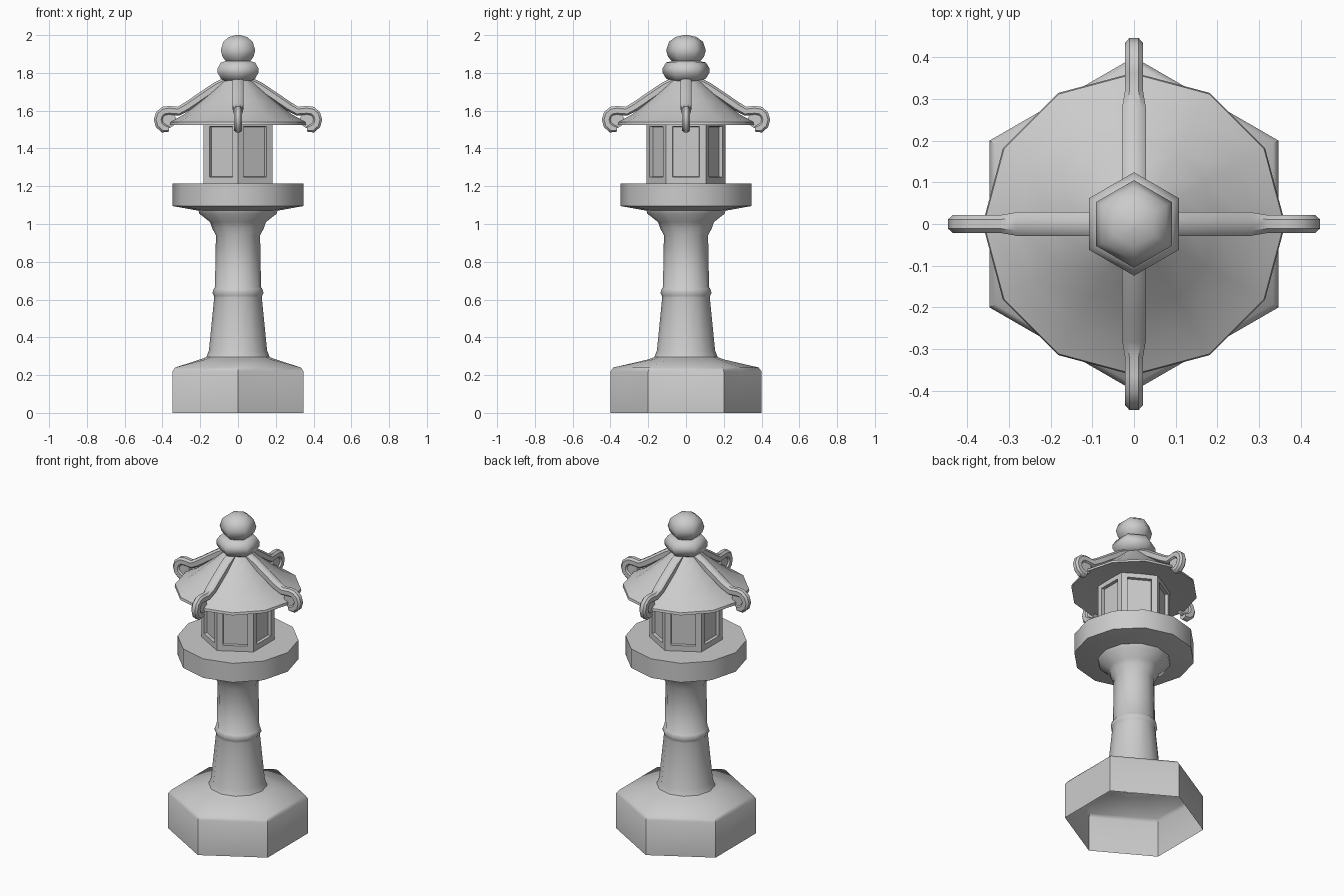
import bpy, bmesh
from math import cos, sin, pi, radians

if "Cube" in bpy.data.objects:
    bpy.data.objects.remove(bpy.data.objects["Cube"])


def finish(bm, name, angle=35):
    bmesh.ops.recalc_face_normals(bm, faces=bm.faces)
    me = bpy.data.meshes.new(name)
    bm.to_mesh(me)
    bm.free()
    ob = bpy.data.objects.new(name, me)
    bpy.context.collection.objects.link(ob)
    bpy.ops.object.select_all(action='DESELECT')
    ob.select_set(True)
    bpy.context.view_layer.objects.active = ob
    bpy.ops.object.shade_smooth_by_angle(angle=radians(angle))
    return ob


def skin(bm, rings, bottom=True, top=True):
    """Join successive closed loops of points with quads."""
    vs = [[bm.verts.new(p) for p in r] for r in rings]
    n = len(vs[0])
    for a, b in zip(vs, vs[1:]):
        for i in range(n):
            j = (i + 1) % n
            bm.faces.new((a[i], a[j], b[j], b[i]))
    if bottom:
        bm.faces.new(vs[0][::-1])
    if top:
        bm.faces.new(vs[-1])


def lathe(name, profile, sides=12, start=0.0, hexed=0, bottom=True, top=True, angle=35):
    """Revolve (r, z) points; the first `hexed` rings are pulled into a hexagon."""
    bm = bmesh.new()
    rings = []
    for k, (r, z) in enumerate(profile):
        ring = []
        for i in range(sides):
            a = start + 2 * pi * i / sides
            rr = r * cos(pi / 6) if k < hexed and i % 2 == 0 else r
            ring.append((rr * cos(a), rr * sin(a), z))
        rings.append(ring)
    skin(bm, rings, bottom, top)
    return finish(bm, name, angle)


# Hexagonal hollow base flowing into the round column with ring and flare
lathe("base_and_column", [
    (0.40, 0), (0.40, 0.22), (0.385, 0.24), (0.20, 0.283), (0.168, 0.295),
    (0.154, 0.33), (0.126, 0.61), (0.127, 0.62), (0.135, 0.635), (0.127, 0.66),
    (0.122, 0.665), (0.117, 0.94), (0.138, 0.98), (0.148, 1.01),
    (0.205, 1.055), (0.21, 1.075)],
    hexed=3, bottom=False, angle=45)

# Round platform with sloping underside
lathe("platform", [(0.19, 1.067), (0.346, 1.095), (0.346, 1.215)])

# Hexagonal light chamber with recessed windows
bm = bmesh.new()
skin(bm, [[(0.21 * cos(pi / 6 + i * pi / 3), 0.21 * sin(pi / 6 + i * pi / 3), z)
           for i in range(6)] for z in (1.215, 1.55)])
bm.normal_update()
walls = [f for f in bm.faces if abs(f.normal.z) < 0.5]
bmesh.ops.inset_individual(bm, faces=walls, thickness=0.049)
bmesh.ops.inset_individual(bm, faces=walls, thickness=0.001, depth=-0.02)
finish(bm, "light_chamber", 20)

# Twelve-sided roof with concave slope
lathe("roof", [
    (0.18, 1.545), (0.363, 1.525), (0.36, 1.54), (0.285, 1.58), (0.20, 1.65),
    (0.13, 1.71), (0.07, 1.765)])

# Hexagonal finial: collar and ball
lathe("finial", [
    (0.075, 1.755), (0.105, 1.77), (0.124, 1.80), (0.124, 1.825), (0.105, 1.855),
    (0.075, 1.862), (0.095, 1.885), (0.105, 1.92), (0.09, 1.965), (0.055, 1.99),
    (0.012, 2.0)], sides=6, start=pi / 6, angle=65)

# Four roof ridges that end in curls: side-view path (r, z) swept with an oval
CX, CZ, CR = 0.372, 1.552, 0.05
path = [(0.06, 1.755), (0.12, 1.724), (0.20, 1.67), (0.27, 1.622), (0.315, 1.597)]
path += [(CX + CR * cos(radians(a)), CZ + CR * sin(radians(a)))
         for a in range(100, -131, -33)]
section = [(-1, -0.6), (-1, 0.5), (-0.5, 1), (0.5, 1), (1, 0.5), (1, -0.6), (0.5, -1), (-0.5, -1)]

for k in range(4):
    c, s = round(cos(k * pi / 2)), round(sin(k * pi / 2))

    def place(r, w, z):
        return (r * c - w * s, r * s + w * c, z)

    bm = bmesh.new()
    rings = []
    for i, (r, z) in enumerate(path):
        p, q = path[max(i - 1, 0)], path[min(i + 1, len(path) - 1)]
        tx, tz = q[0] - p[0], q[1] - p[1]
        m = (tx * tx + tz * tz) ** 0.5
        nx, nz = -tz / m, tx / m
        w = 0.029 if i < 4 else 0.022
        h = 0.024 if i < len(path) - 1 else 0.015
        rings.append([place(r + nx * h * v, w * u, z + nz * h * v) for u, v in section])
    skin(bm, rings)
    # thin web filling the curl
    skin(bm, [[place(CX + 0.045 * cos(j * pi / 5), w, CZ + 0.045 * sin(j * pi / 5))
               for j in range(10)] for w in (-0.013, 0.013)])
    finish(bm, "roof_ridge_%d" % (k + 1), 40)
